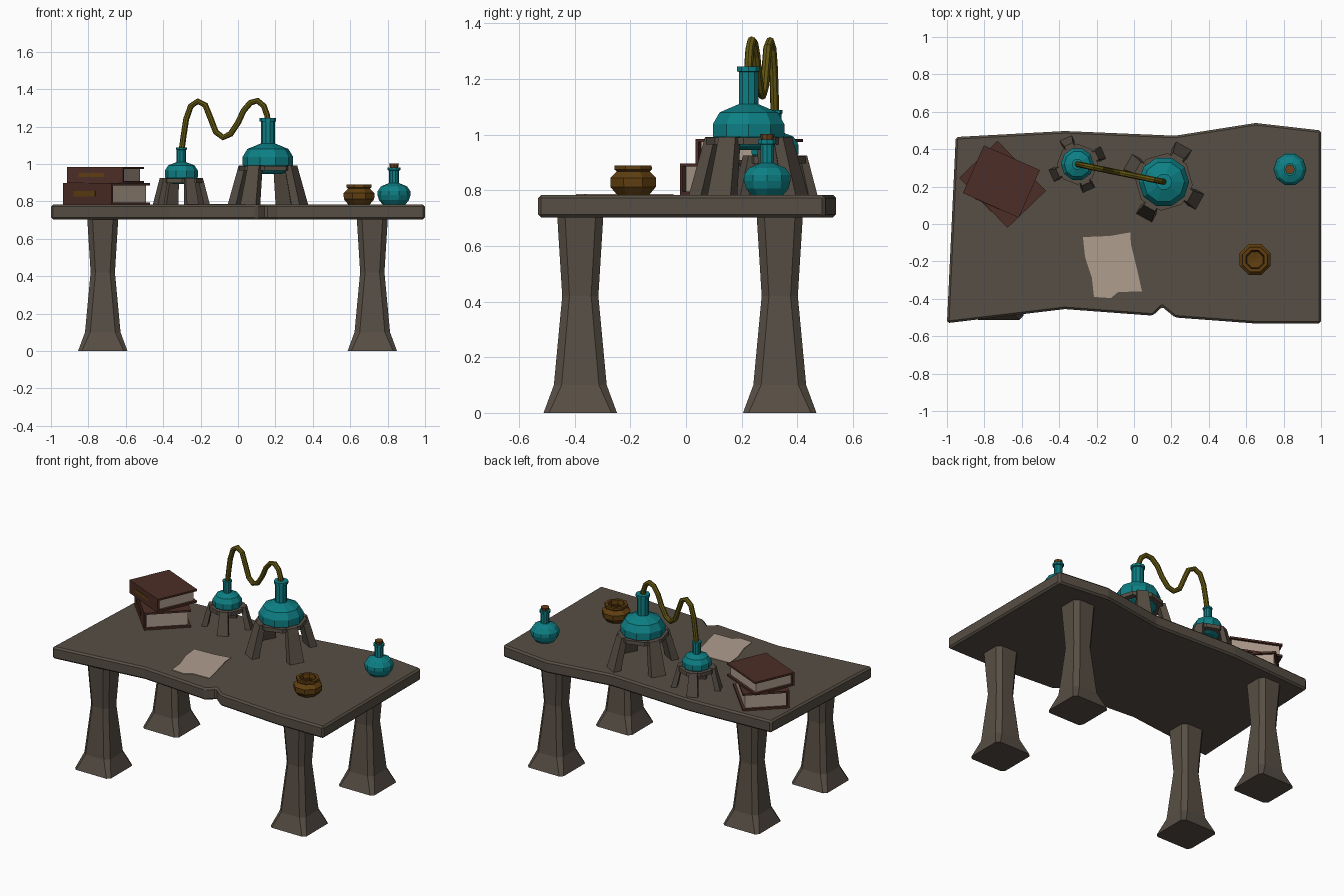
import bpy, bmesh
from math import sin, cos, pi, radians
from mathutils import Vector, Matrix

if "Cube" in bpy.data.objects:
    bpy.data.objects.remove(bpy.data.objects["Cube"])


def mat(name, r, g, b):
    m = bpy.data.materials.new(name)
    m.diffuse_color = (r, g, b, 1)
    m.use_nodes = True
    m.node_tree.nodes["Principled BSDF"].inputs["Base Color"].default_value = m.diffuse_color
    return m


WOOD = mat("grey_brown_wood", .095, .077, .058)
TEAL = mat("teal_glass", .004, .215, .235)
COVER = mat("book_leather", .075, .027, .019)
PAPER = mat("parchment", .43, .34, .27)
AMBER = mat("amber_clay", .115, .048, .005)
BRASS = mat("old_brass", .125, .095, .006)
CORK = mat("cork", .15, .055, .012)


def loft(name, rings, material, closed=False, place=None):
    """Skin rings of points; cap the ends, or join last to first when closed."""
    bm = bmesh.new()
    vs = [[bm.verts.new(p) for p in r] for r in rings]
    n = len(vs[0])
    pairs = list(zip(vs, vs[1:])) + ([(vs[-1], vs[0])] if closed else [])
    for a, b in pairs:
        for i in range(n):
            j = (i + 1) % n
            bm.faces.new((a[i], a[j], b[j], b[i]))
    if not closed:
        bm.faces.new(vs[0])
        bm.faces.new(vs[-1])
    bmesh.ops.recalc_face_normals(bm, faces=bm.faces)
    me = bpy.data.meshes.new(name)
    bm.to_mesh(me)
    bm.free()
    me.materials.append(material)
    ob = bpy.data.objects.new(name, me)
    if place:
        ob.matrix_world = place
    bpy.context.collection.objects.link(ob)
    return ob


def prism(name, outline, z0, z1, material):
    return loft(name, [[(x, y, z) for x, y in outline] for z in (z0, z1)], material)


def lathe(name, x, y, profile, sides, material, closed=False, turn=0.0):
    rings = [[(r * cos(turn + 2 * pi * i / sides), r * sin(turn + 2 * pi * i / sides), z)
              for i in range(sides)] for r, z in profile]
    return loft(name, rings, material, closed, Matrix.Translation((x, y, 0)))


def box(name, cx, cy, cz, sx, sy, sz, material, place):
    q = [(cx + a * sx / 2, cy + b * sy / 2) for a, b in ((-1, -1), (1, -1), (1, 1), (-1, 1))]
    return loft(name, [[(u, v, cz + k * sz / 2) for u, v in q] for k in (-1, 1)],
                material, False, place)


# Table top: worn outline with a notch in the front edge
TOP = .783
outline = [(-1, -.53), (-.37, -.455), (.10, -.49), (.15, -.443), (.22, -.50), (.65, -.532),
           (1, -.532), (1, .50), (.65, .54), (.22, .472), (-.37, .497), (-.953, .465)]
top = prism("table_top", outline, .703, TOP, WOOD)
bev = top.modifiers.new("worn_edge", "BEVEL")
bev.width, bev.segments, bev.limit_method = .011, 1, 'ANGLE'

# Four flared, chamfered legs
for side, x in (("left", -.723), ("right", .718)):
    for end, y in (("front", -.38), ("back", .337)):
        rings = []
        for h, c, z in ((.132, .02, 0), (.095, .028, .10), (.065, .026, .42), (.083, .028, .71)):
            k = h - c
            rings.append([(x + a, y + b, z) for a, b in
                          ((h, -k), (h, k), (k, h), (-k, h), (-h, k), (-h, -k), (-k, -h), (k, -h))])
        loft(f"{end}_{side}_leg", rings, WOOD)


# Flask stands: octagonal ring on four splayed legs
def stand(name, x, y, turn, ztop, r_foot, r_top, w, thick):
    for i in range(4):
        m = Matrix.Translation((x, y, 0)) @ Matrix.Rotation(radians(turn + 90 * i), 4, 'Z')
        rings = []
        for r, hw, t, z in ((r_foot, w / 2, thick, TOP - .002), (r_top, w * .36, thick * .8, ztop)):
            rings.append([(r - t, -hw, z), (r, -hw, z), (r, hw, z), (r - t, hw, z)])
        loft(f"{name}_leg_{i + 1}", rings, WOOD, False, m)
    ro, ri, zb = r_top - .005, r_top - .045, ztop - .028
    lathe(name + "_ring", x, y, [(ro, zb), (ro, ztop - .002), (ri, ztop - .002), (ri, zb)],
          8, WOOD, True, radians(turn + 22.5))


LX, LY, SX, SY = .16, .225, -.303, .32
stand("large_stand", LX, LY, -29, .992, .22, .16, .095, .05)
stand("small_stand", SX, SY, 24, .925, .152, .115, .07, .035)

# Glass flasks
lathe("large_flask", LX, LY, [(.07, .945), (.11, .96), (.135, .995), (.135, 1.038), (.11, 1.08),
      (.037, 1.11), (.037, 1.226), (.044, 1.228), (.044, 1.245), (.03, 1.245)], 10, TEAL)
lathe("small_flask", SX, SY, [(.045, .893), (.07, .903), (.088, .93), (.088, .965), (.07, .993),
      (.025, 1.01), (.025, 1.075), (.029, 1.077), (.029, 1.088), (.02, 1.088)], 10, TEAL)
lathe("potion_bottle", .834, .292, [(.06, TOP), (.08, .806), (.088, .833), (.087, .855), (.07, .88),
      (.026, .898), (.026, .965), (.034, .967), (.034, .982), (.022, .982)], 10, TEAL)
lathe("bottle_cork", .834, .292, [(.02, .97), (.026, 1.002)], 8, CORK)

# Clay pot, hollow
lathe("clay_pot", .647, -.19, [(.062, TOP), (.088, .812), (.089, .845), (.064, .868), (.073, .875),
      (.072, .89), (.053, .89), (.05, .865), (.06, .84), (.045, .81), (.01, .805)],
      8, AMBER, False, pi / 8)

# Bent brass tube joining the flasks
path = [(-.303, 1.06), (-.291, 1.15), (-.277, 1.24), (-.252, 1.31), (-.215, 1.335), (-.175, 1.315),
        (-.145, 1.24), (-.118, 1.17), (-.08, 1.142), (-.04, 1.16), (0, 1.22), (.03, 1.285),
        (.067, 1.328), (.105, 1.338), (.138, 1.31), (.156, 1.26), (.162, 1.17)]
pts = [Vector((x, SY + (LY - SY) * (x - SX) / (LX - SX), z)) for x, z in path]
across = Vector((SY - LY, LX - SX, 0)).normalized()
rings = []
for i, p in enumerate(pts):
    d = (pts[min(i + 1, len(pts) - 1)] - pts[max(i - 1, 0)]).normalized()
    a = (across - d * across.dot(d)).normalized()
    b = d.cross(a)
    rings.append([p + .016 * (a * cos(k * pi / 4) + b * sin(k * pi / 4)) for k in range(8)])
loft("brass_tube", rings, BRASS)


# Books: two boards, a spine on the front-left side, inset pages, spine mark
def book(name, x, y, z0, z1, length, width, turn):
    m = Matrix.Translation((x, y, 0)) @ Matrix.Rotation(radians(turn), 4, 'Z')
    t, zc = .012, (z0 + z1) / 2
    for part, z in (("bottom_board", z0 + t / 2), ("top_board", z1 - t / 2)):
        box(f"{name}_{part}", 0, 0, z, length, width, t, COVER, m)
    box(name + "_spine", 0, -width / 2 + t / 2, zc, length, t, z1 - z0 - 2 * t, COVER, m)
    box(name + "_pages", 0, 0, zc, length - .03, width - .03, z1 - z0 - 2 * t, PAPER, m)
    box(name + "_spine_mark", -.02, -width / 2 - .001, zc, length * .45, .004,
        (z1 - z0) * .25, AMBER, m)


book("lower_book", -.703, .212, TOP, .897, .372, .285, -46)
book("upper_book", -.709, .227, .897, .985, .327, .278, -23.8)

# Parchment sheet with a ragged edge
sheet = [(-.273, -.07), (-.13, -.064), (-.02, -.045), (-.016, -.11), (.016, -.24), (.043, -.36),
         (-.085, -.364), (-.123, -.396), (-.214, -.39), (-.225, -.29), (-.262, -.176)]
prism("parchment_sheet", sheet, TOP - .001, TOP + .004, PAPER)
